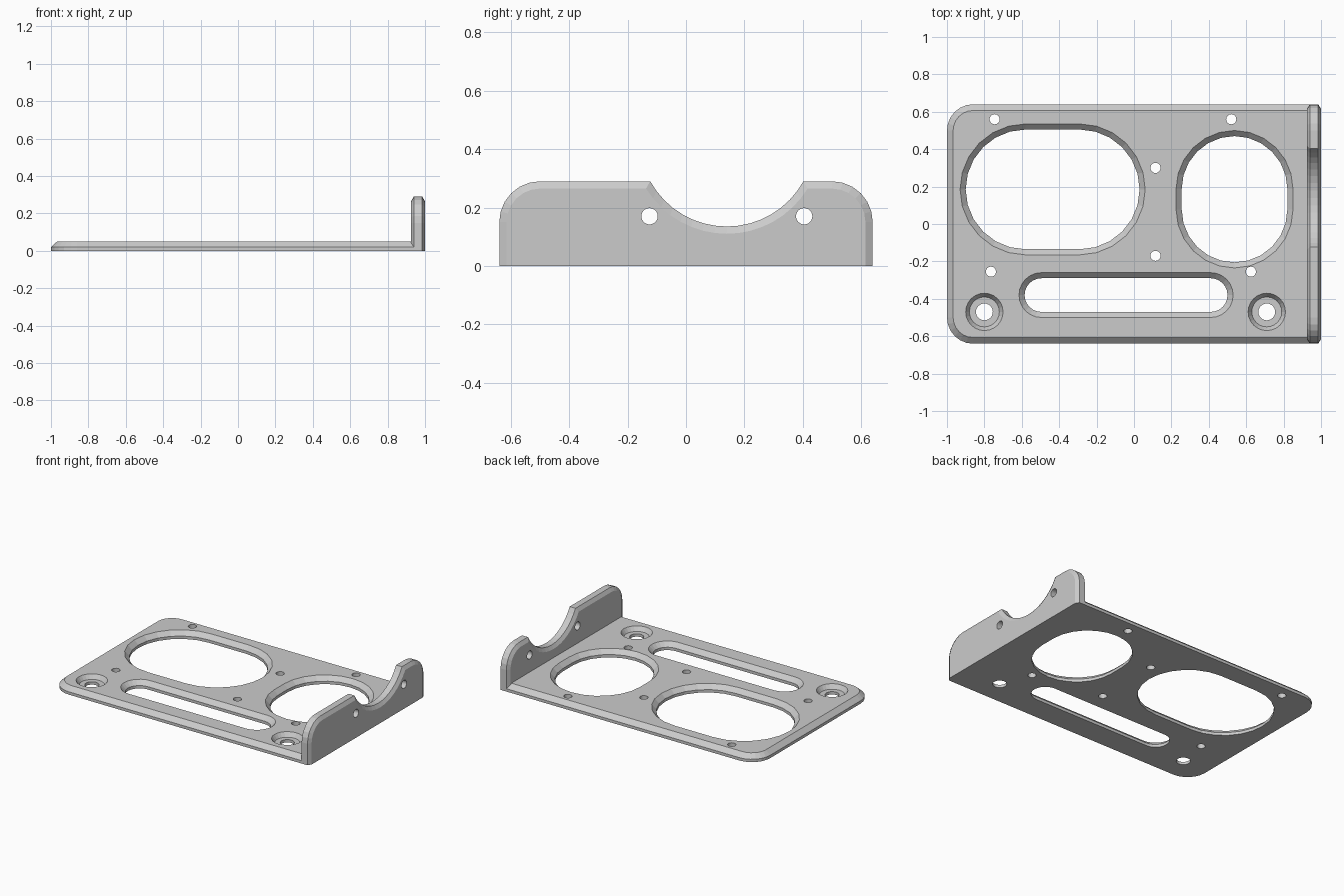
import bpy, bmesh
from math import cos, sin, pi, asin, sqrt

cube = bpy.data.objects.get("Cube")
if cube:
    bpy.data.objects.remove(cube, do_unlink=True)

grey = bpy.data.materials.new("light_grey")
grey.use_nodes = True
colour = (0.6, 0.6, 0.6, 1)
grey.diffuse_color = colour
grey.node_tree.nodes["Principled BSDF"].inputs["Base Color"].default_value = colour


def arc(cx, cy, r, start, end, n):
    steps = [start + (end - start) * i / n for i in range(n + 1)]
    return [(cx + r * cos(a), cy + r * sin(a)) for a in steps]


def loft(bm, rings):
    """Capped solid through rings that all have the same number of points."""
    loops = [[bm.verts.new(p) for p in ring] for ring in rings]
    n = len(loops[0])
    for a, b in zip(loops, loops[1:]):
        for i in range(n):
            j = (i + 1) % n
            bm.faces.new((a[i], a[j], b[j], b[i]))
    bm.faces.new(loops[0][::-1])
    bm.faces.new(loops[-1])


def make(name, bm):
    bmesh.ops.recalc_face_normals(bm, faces=bm.faces)
    mesh = bpy.data.meshes.new(name)
    bm.to_mesh(mesh)
    bm.free()
    mesh.materials.append(grey)
    ob = bpy.data.objects.new(name, mesh)
    bpy.context.collection.objects.link(ob)
    return ob


def cut(ob, bm):
    cutter = make("cutter", bm)
    cutter.hide_render = True
    mod = ob.modifiers.new("openings", "BOOLEAN")
    mod.operation = "DIFFERENCE"
    mod.solver = "EXACT"
    mod.object = cutter
    bpy.context.view_layer.objects.active = ob
    bpy.ops.object.modifier_apply(modifier=mod.name)
    bpy.data.objects.remove(cutter, do_unlink=True)


THICK, EDGE = 0.05, 0.02   # plate thickness, height where the chamfer starts
HALF = 0.64                # half the plate depth


# Base plate: rounded on the right, chamfered along its upper rim
def plate_ring(inset, z):
    c = HALF - 0.14
    r = 0.14 - inset
    pts = [(0.94, HALF - inset)]
    pts += arc(-0.86, c, r, pi / 2, pi, 6)
    pts += arc(-0.86, -c, r, pi, 1.5 * pi, 6)
    pts += [(0.94, inset - HALF)]
    return [(x, y, z) for x, y in pts]


bm = bmesh.new()
loft(bm, [plate_ring(0, 0), plate_ring(0, EDGE), plate_ring(0.033, THICK)])
plate = make("base_plate", bm)


# Openings in the plate: round-ended shapes, stretched along x or y
def slot_ring(x, y, dx, dy, r, z):
    pts = []
    for k, (sx, sy) in enumerate(((1, 1), (-1, 1), (-1, -1), (1, -1))):
        # skip repeated points where the shape is not stretched
        quarter = arc(x + sx * dx, y + sy * dy, r, k * pi / 2, (k + 1) * pi / 2, 6)
        pts += [p for p in quarter if not pts or
                abs(p[0] - pts[-1][0]) + abs(p[1] - pts[-1][1]) > 1e-5]
    if abs(pts[0][0] - pts[-1][0]) + abs(pts[0][1] - pts[-1][1]) < 1e-5:
        pts.pop()
    return [(px, py, z) for px, py in pts]


def opening(bm, x, y, dx, dy, profile):
    loft(bm, [slot_ring(x, y, dx, dy, r, z) for r, z in profile])


bm = bmesh.new()
for x, y, dx, dy, r in ((-0.435, 0.185, 0.145, 0, 0.35),
                        (0.5375, 0.1325, 0, 0.055, 0.3125),
                        (-0.0425, -0.38, 0.4525, 0, 0.12)):
    opening(bm, x, y, dx, dy, ((r - 0.03, -0.1), (r - 0.03, EDGE),
                               (r + 0.03, 2 * THICK - EDGE)))
# Countersunk mounting holes
for x in (-0.8, 0.71):
    opening(bm, x, -0.47, 0, 0, ((0.045, -0.1), (0.045, EDGE), (0.08, EDGE),
                                 (0.12, 2 * THICK - EDGE)))
# Small screw holes
for x, y in ((-0.745, 0.56), (0.52, 0.56), (0.115, 0.3), (0.115, -0.17),
             (-0.765, -0.255), (0.625, -0.255)):
    opening(bm, x, y, 0, 0, ((0.027, -0.1), (0.027, 0.1)))
cut(plate, bm)


# End wall: rounded shoulders, round notch, chamfered on both faces
def wall_ring(x, inset):
    top, mid, notch_z = 0.29 - inset, 0.14, 0.435
    side, r, big = HALF - inset, 0.14 - inset, 0.3 + inset
    half = asin(sqrt(big ** 2 - (notch_z - top) ** 2) / big)
    pts = [(-side, 0), (side, 0)]
    pts += arc(HALF - 0.14, 0.15, r, 0, pi / 2, 6)
    pts += arc(mid, notch_z, big, -pi / 2 + half, -pi / 2 - half, 16)
    pts += arc(0.14 - HALF, 0.15, r, pi / 2, pi, 6)
    return [(x, y, z) for y, z in pts]


bm = bmesh.new()
loft(bm, [wall_ring(0.925, 0.025), wall_ring(0.94, 0),
          wall_ring(0.985, 0), wall_ring(1, 0.025)])
wall = make("end_wall", bm)

# Screw holes through the wall
bm = bmesh.new()
for y in (-0.125, 0.405):
    ring = arc(y, 0.17, 0.028, 0, 2 * pi, 24)[:-1]
    loft(bm, [[(x, py, pz) for py, pz in ring] for x in (0.85, 1.1)])
cut(wall, bm)
